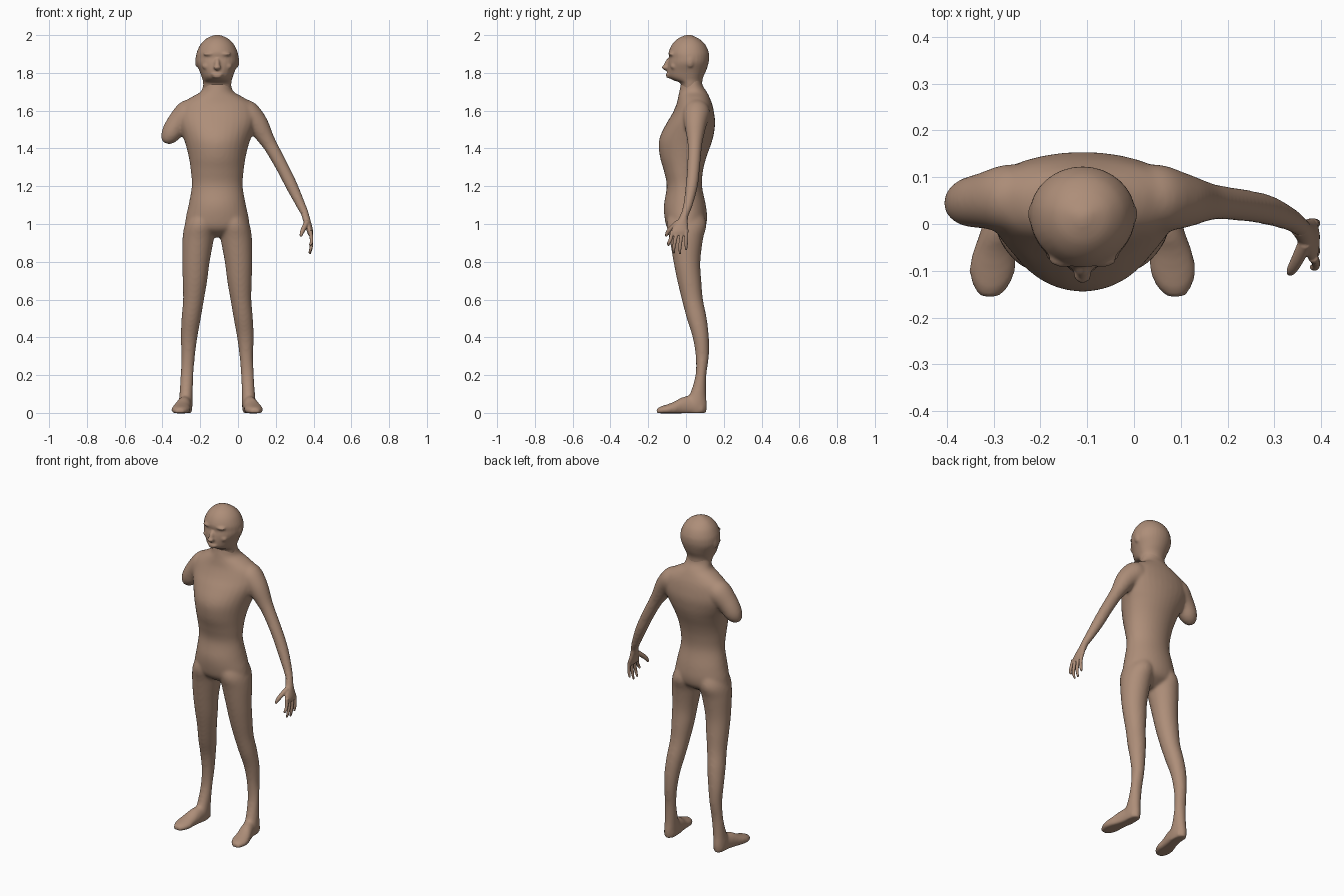
import bpy, bmesh, math
from mathutils import Vector, Matrix

CX = -0.11          # body centre line
N = 32              # points per ring

skin = bpy.data.materials.new("skin")
skin.diffuse_color = (0.42, 0.27, 0.19, 1)


def smooth_rows(rows, steps=5):
    """Catmull-Rom interpolation of a list of parameter rows."""
    out = []
    for i in range(len(rows) - 1):
        a, b, c, d = (rows[max(0, min(len(rows) - 1, i + k))] for k in (-1, 0, 1, 2))
        for s in range(steps):
            t = s / steps
            out.append([0.5 * (2*q + (r - p)*t + (2*p - 5*q + 4*r - w)*t*t
                               + (3*q - p - 3*r + w)*t**3) for p, q, r, w in zip(a, b, c, d)])
    return out + [list(rows[-1])]


def loft(bm, rings):
    part = bmesh.new()
    loops = [[part.verts.new(p) for p in ring] for ring in rings]
    for a, b in zip(loops, loops[1:]):
        for i in range(N):
            j = (i + 1) % N
            part.faces.new((a[i], a[j], b[j], b[i]))
    part.faces.new(loops[0])
    part.faces.new(loops[-1])
    bmesh.ops.recalc_face_normals(part, faces=part.faces)
    me = bpy.data.meshes.new("tmp")
    part.to_mesh(me)
    bm.from_mesh(me)
    bpy.data.meshes.remove(me)
    part.free()


ANG = [2 * math.pi * i / N for i in range(N)]


def level_ring(z, cx, rx, yf, yb, ym):
    """Horizontal ring: two half ellipses meeting at y = ym."""
    return [(cx + rx*math.cos(a), ym + math.sin(a) * ((yb - ym) if math.sin(a) > 0 else (ym - yf)), z)
            for a in ANG]


def column(bm, rows):
    loft(bm, [level_ring(*r) for r in smooth_rows(rows)])


def tube(bm, rows, flip=False):
    """Round tube along points (x, y, z, radius)."""
    rows = smooth_rows(rows)
    pts = [Vector(((2*CX - r[0]) if flip else r[0], r[1], r[2])) for r in rows]
    rings = []
    for i, p in enumerate(pts):
        d = (pts[min(i + 1, len(pts) - 1)] - pts[max(i - 1, 0)]).normalized()
        u = d.cross(Vector((0, 1, 0.01))).normalized()
        v = d.cross(u)
        rings.append([p + (u*math.cos(a) + v*math.sin(a)) * rows[i][3] for a in ANG])
    loft(bm, rings)


def blob(bm, loc, size, tilt=0):
    m = Matrix.Translation(loc) @ Matrix.Rotation(tilt, 4, 'X') @ Matrix.Diagonal((*size, 1))
    bmesh.ops.create_uvsphere(bm, u_segments=20, v_segments=12, radius=1, matrix=m)


def finish(bm, name, voxel, iterations):
    me = bpy.data.meshes.new(name)
    bm.to_mesh(me)
    bm.free()
    ob = bpy.data.objects.new(name, me)
    bpy.context.collection.objects.link(ob)
    me.materials.append(skin)
    r = ob.modifiers.new("blend", 'REMESH')
    r.mode = 'VOXEL'
    r.voxel_size = voxel
    r.use_smooth_shade = True
    s = ob.modifiers.new("soften", 'SMOOTH')
    s.factor = 0.5
    s.iterations = iterations


# torso and neck: z, half width, front y, back y, y of widest point
body = bmesh.new()
torso = [(1.80, .07, -.02, .085, .03), (1.74, .074, -.028, .086, .035), (1.70, .088, -.036, .11, .045),
         (1.67, .14, -.042, .125, .055), (1.63, .198, -.052, .14, .06), (1.58, .215, -.075, .15, .06),
         (1.53, .208, -.105, .154, .055), (1.47, .185, -.135, .146, .04), (1.42, .167, -.145, .132, .02),
         (1.35, .15, -.137, .107, 0), (1.28, .14, -.117, .09, -.01), (1.2, .135, -.102, .085, -.01),
         (1.1, .152, -.117, .105, 0), (1.03, .167, -.113, .112, 0), (.98, .165, -.1, .1, 0),
         (.95, .10, -.07, .065, 0), (.93, .03, -.03, .03, 0)]
column(body, [(z, CX, rx, f, b, m) for z, rx, f, b, m in torso])

# legs: z, inner and outer distance from centre line, front y, back y
leg = [(1.08, .01, .13, -.08, .08), (1.0, .006, .17, -.103, .108), (.92, .018, .184, -.087, .09),
       (.8, .04, .185, -.066, .076), (.7, .053, .183, -.046, .081), (.6, .07, .181, -.022, .09),
       (.5, .087, .189, .004, .11), (.4, .105, .193, .035, .121), (.3, .118, .19, .051, .121),
       (.2, .126, .194, .05, .108), (.1, .13, .2, .02, .106), (.04, .131, .205, -.02, .112),
       (.0, .136, .2, -.02, .108)]
# feet: y, inner and outer distance, top z
foot = [(.09, .135, .2, .06), (.03, .132, .207, .09), (-.02, .137, .22, .085), (-.06, .142, .235, .063),
        (-.1, .143, .243, .047), (-.135, .158, .234, .036), (-.157, .18, .218, .024)]
for s in (1, -1):
    column(body, [(z, CX + s*(i + o)/2, (o - i)/2, f, b, (f + b)/2) for z, i, o, f, b in leg])
    rings = []
    for y, i, o, top in smooth_rows(foot):
        rings.append([(CX + s*((i + o)/2 + (o - i)/2*math.cos(a)), y,
                       max(0, top*.4 + math.sin(a)*top*.6) - .002) for a in ANG])
    loft(body, rings)

# full arm and stump
shoulder = [(.0, .06, 1.61, .06), (.045, .055, 1.582, .073), (.1, .05, 1.53, .06)]
tube(body, shoulder + [(.15, .048, 1.45, .043), (.18, .046, 1.4, .037), (.235, .04, 1.3, .034),
                       (.285, .03, 1.2, .032), (.333, .01, 1.1, .025), (.356, -.006, 1.05, .021),
                       (.364, -.014, 1.01, .02)])
tube(body, shoulder + [(.135, .046, 1.478, .052), (.153, .043, 1.447, .038), (.161, .042, 1.428, .02)], True)
finish(body, "body", .008, 10)

# head: z, half width, front y, back y
head = bmesh.new()
skull = [(1.70, .07, -.02, .085), (1.745, .075, -.03, .086), (1.762, .077, -.07, .087),
         (1.78, .083, -.094, .092), (1.81, .094, -.099, .106), (1.85, .111, -.096, .119),
         (1.88, .113, -.09, .123), (1.91, .108, -.092, .12), (1.95, .089, -.074, .102),
         (1.98, .06, -.045, .07), (1.996, .027, -.012, .038), (2.002, .006, .008, .02)]
column(head, [(z, CX, rx, f, b, .02) for z, rx, f, b in skull])
# nose, lips, brow, ears
blob(head, (CX, -.098, 1.845), (.015, .018, .036), -.35)
blob(head, (CX, -.108, 1.829), (.02, .02, .013))
blob(head, (CX, -.09, 1.792), (.033, .018, .007))
blob(head, (CX, -.09, 1.779), (.026, .016, .007))
for s in (1, -1):
    blob(head, (CX + s*.04, -.075, 1.9), (.034, .018, .011))
    blob(head, (CX + s*.05, -.062, 1.835), (.03, .022, .02))
    blob(head, (CX + s*.108, .022, 1.86), (.009, .02, .03))
finish(head, "head", .006, 5)

# hand: palm, fingers, thumb
hand = bmesh.new()
column(hand, [(1.06, .352, .02, -.025, .014, -.005), (1.03, .361, .02, -.038, .01, -.014),
              (1.0, .37, .019, -.06, .01, -.025), (.965, .38, .017, -.078, .013, -.032),
              (.94, .384, .012, -.083, .01, -.035)])
for y0, y1, z1, x1 in ((-.072, -.092, .886, .378), (-.048, -.064, .845, .377),
                       (-.022, -.032, .84, .38), (.002, .001, .862, .383)):
    tube(hand, [(.383, y0, .965, .0105), (.389, (y0 + y1)/2, .92, .0095),
                (.387, y1, .885 + (z1 - .86)*.5, .0085), (x1, y1, z1, .005)])
tube(hand, [(.366, -.04, 1.01, .015), (.35, -.075, .98, .0135), (.338, -.097, .955, .011),
            (.332, -.106, .934, .006)])
finish(hand, "hand", .0035, 3)
